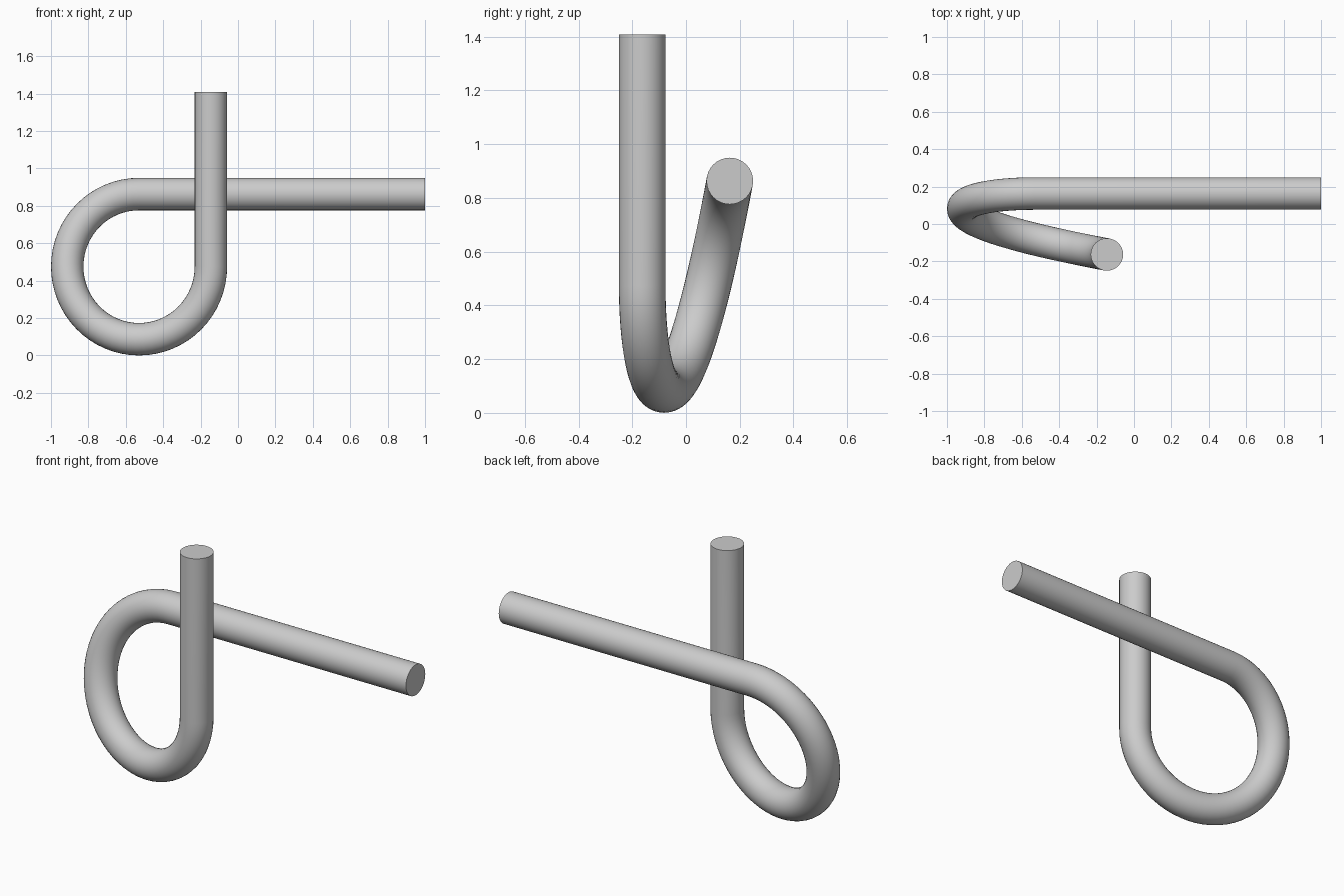
import bpy, bmesh
from math import sin, cos, pi
from mathutils import Vector

if "Cube" in bpy.data.objects:
    bpy.data.objects.remove(bpy.data.objects["Cube"])

R = 0.0867              # rod radius
CX, CZ, LX, LZ = -0.529, 0.475, 0.384, 0.388   # loop centre and radii
Y = 0.163               # sideways offset of the two legs
SIDES, STEPS = 32, 48

# centre line: long arm, three-quarter loop drifting sideways, upright leg
path = [Vector((1.0, Y, CZ + LZ))]
for i in range(STEPS + 1):
    t = i / STEPS
    a = pi / 2 + 1.5 * pi * t
    path.append(Vector((CX + LX * cos(a), Y * cos(pi * t), CZ + LZ * sin(a))))
path.append(Vector((CX + LX, -Y, 1.408)))

# sweep a round section along the centre line
bm = bmesh.new()
rings = []
last = len(path) - 1
for i, p in enumerate(path):
    t = Vector((0, 0, 0))
    if i > 0:
        t += (p - path[i - 1]).normalized()
    if i < last:
        t += (path[i + 1] - p).normalized()
    t.normalize()
    n = Vector((0, 1, 0))
    n = (n - t * n.dot(t)).normalized()
    b = t.cross(n)
    rings.append([bm.verts.new(p + R * (n * cos(2 * pi * k / SIDES) + b * sin(2 * pi * k / SIDES)))
                  for k in range(SIDES)])
for r0, r1 in zip(rings, rings[1:]):
    for k in range(SIDES):
        j = (k + 1) % SIDES
        bm.faces.new((r0[k], r0[j], r1[j], r1[k]))

# flat end caps
bm.faces.new(rings[0][::-1])
bm.faces.new(rings[-1])
bmesh.ops.recalc_face_normals(bm, faces=bm.faces)

mesh = bpy.data.meshes.new("bent_rod")
bm.to_mesh(mesh)
bm.free()
rod = bpy.data.objects.new("bent_rod", mesh)
bpy.context.collection.objects.link(rod)
bpy.context.view_layer.objects.active = rod
rod.select_set(True)
bpy.ops.object.shade_smooth_by_angle(angle=pi / 6)
